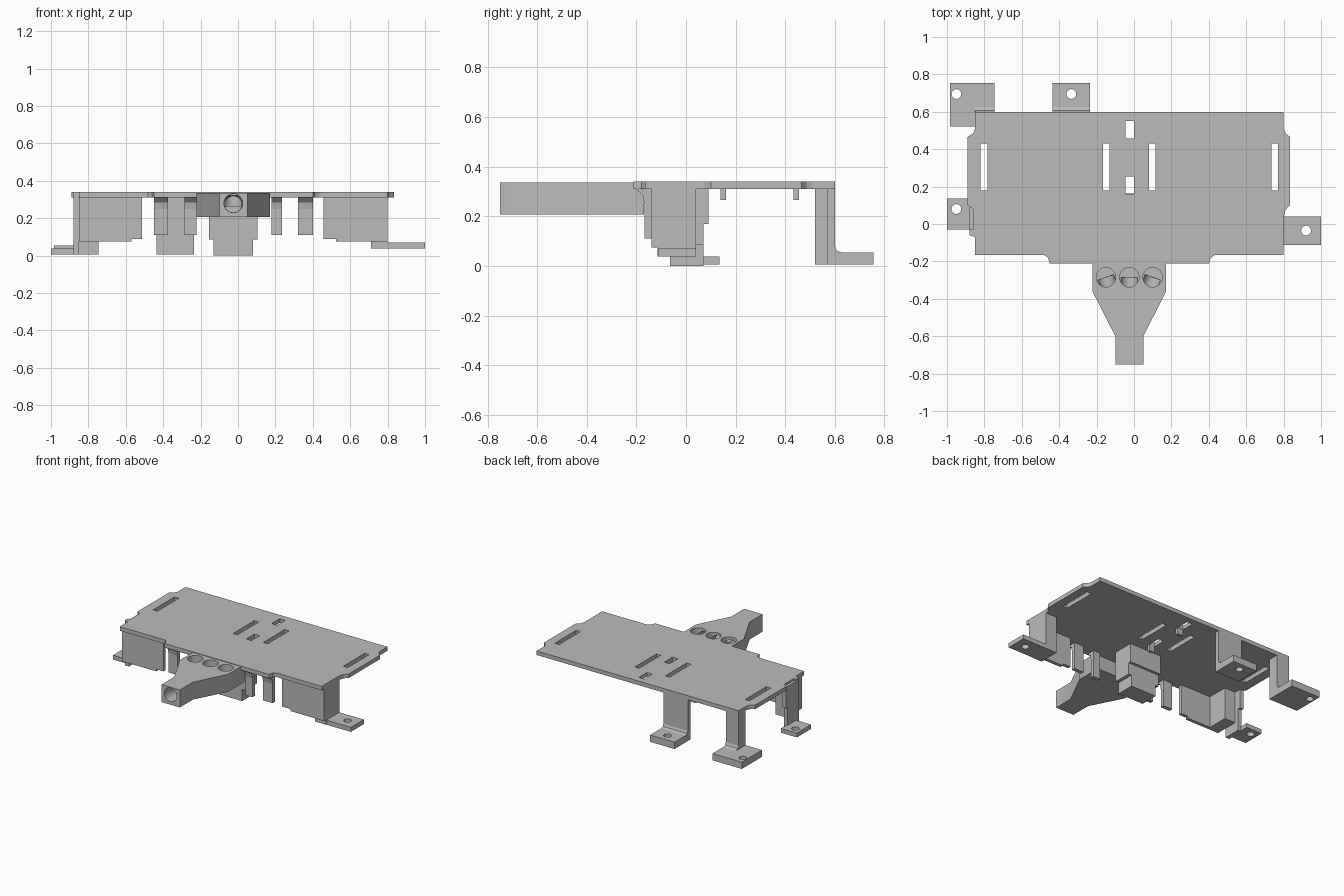
import bpy, bmesh, math
from mathutils import Vector

old = bpy.data.objects.get("Cube")
if old:
    bpy.data.objects.remove(old, do_unlink=True)

grey = bpy.data.materials.new("plain_grey")
grey.use_nodes = True
grey.diffuse_color = (0.5, 0.5, 0.5, 1)
grey.node_tree.nodes["Principled BSDF"].inputs["Base Color"].default_value = (0.5, 0.5, 0.5, 1)


def finish(name, bm):
    bmesh.ops.recalc_face_normals(bm, faces=bm.faces)
    mesh = bpy.data.meshes.new(name)
    bm.to_mesh(mesh)
    bm.free()
    mesh.materials.append(grey)
    ob = bpy.data.objects.new(name, mesh)
    bpy.context.collection.objects.link(ob)
    return ob


def prism(name, pts, a, b, axis="z"):
    """Extrude an outline from a to b along z (outline x,y) or x (outline y,z)."""
    place = (lambda p: (p[0], p[1], a)) if axis == "z" else (lambda p: (a, p[0], p[1]))
    bm = bmesh.new()
    face = bm.faces.new([bm.verts.new(place(p)) for p in pts])
    ext = bmesh.ops.extrude_face_region(bm, geom=[face])["geom"]
    step = Vector((0, 0, b - a)) if axis == "z" else Vector((b - a, 0, 0))
    bmesh.ops.translate(bm, vec=step, verts=[g for g in ext if isinstance(g, bmesh.types.BMVert)])
    return finish(name, bm)


def box(name, x0, x1, y0, y1, z0, z1):
    return prism(name, [(x0, y0), (x1, y0), (x1, y1), (x0, y1)], z0, z1)


def rod(p, q, r):
    """Cylinder cutter between two points."""
    p, q = Vector(p), Vector(q)
    bm = bmesh.new()
    bmesh.ops.create_cone(bm, cap_ends=True, segments=32, radius1=r, radius2=r, depth=(q - p).length)
    turn = (q - p).to_track_quat("Z", "Y").to_matrix().to_4x4()
    bmesh.ops.transform(bm, matrix=turn, verts=bm.verts)
    bmesh.ops.translate(bm, vec=(p + q) / 2, verts=bm.verts)
    return finish("cutter", bm)


def cut(ob, cutters):
    for c in cutters:
        c.hide_render = True
        mod = ob.modifiers.new("cut", "BOOLEAN")
        mod.operation, mod.solver, mod.object = "DIFFERENCE", "EXACT", c
        bpy.context.view_layer.objects.active = ob
        bpy.ops.object.modifier_apply(modifier=mod.name)
        bpy.data.objects.remove(c, do_unlink=True)


def smooth(ob):
    bpy.ops.object.select_all(action="DESELECT")
    ob.select_set(True)
    bpy.context.view_layer.objects.active = ob
    bpy.ops.object.shade_smooth_by_angle(angle=math.radians(35))


# Top plate with slots
outline = [(-0.85, 0.6), (-0.85, 0.51), (-0.86, 0.485), (-0.89, 0.465), (-0.89, 0.1), (-0.86, 0.08),
           (-0.86, -0.03), (-0.88, -0.03), (-0.88, -0.06), (-0.85, -0.07), (-0.85, -0.165),
           (-0.48, -0.165), (-0.46, -0.18), (-0.45, -0.212), (0.4, -0.212), (0.41, -0.18), (0.435, -0.165),
           (0.8, -0.165), (0.8, 0.04), (0.81, 0.075), (0.835, 0.1), (0.835, 0.465),
           (0.81, 0.485), (0.8, 0.51), (0.8, 0.6)]
plate = prism("top_plate", outline, 0.31, 0.34)
slots = [box("cutter", x, x + 0.036, 0.18, 0.43, 0.2, 0.4) for x in (-0.82, -0.167, 0.08, 0.735)]
slots += [box("cutter", -0.045, 0, y, y + 0.095, 0.2, 0.4) for y in (0.16, 0.457)]
cut(plate, slots)

# Clip tabs beside the small slots
for i, y in enumerate((0.14, 0.433)):
    box(f"clip_tab_{i + 1}", -0.045, 0, y, y + 0.022, 0.265, 0.315)

# Rear legs with filleted feet
def rear_leg(name, x0, x1, back):
    return prism(name, [(back, 0.005), (0.755, 0.005), (0.755, 0.055), (0.625, 0.055), (0.607, 0.062),
                        (0.6, 0.08), (0.6, 0.32), (back, 0.32)], x0, x1, "x")

leg = rear_leg("rear_middle_leg", -0.435, -0.235, 0.57)
cut(leg, [rod((-0.335, 0.695, -0.1), (-0.335, 0.695, 0.1), 0.026)])
rear_leg("rear_corner_leg", -0.85, -0.745, 0.52)
foot = box("rear_corner_foot", -0.985, -0.85, 0.52, 0.755, 0.005, 0.055)
cut(foot, [rod((-0.95, 0.695, -0.1), (-0.95, 0.695, 0.1), 0.026)])

# Side legs and feet
box("left_post", 0.71, 0.8, -0.115, 0.04, 0.037, 0.325)
foot = box("left_foot", 0.79, 1, -0.112, 0.04, 0.037, 0.07)
cut(foot, [rod((0.92, -0.035, -0.1), (0.92, -0.035, 0.2), 0.026)])
box("right_post", -0.85, -0.76, -0.115, 0.04, 0.075, 0.325)
box("right_leg_upper", -0.88, -0.85, -0.06, 0.09, 0.17, 0.325)
box("right_leg_lower", -0.88, -0.85, -0.06, 0.07, 0.005, 0.18)
foot = box("right_foot", -1, -0.87, -0.03, 0.135, 0.005, 0.037)
cut(foot, [rod((-0.95, 0.08, -0.1), (-0.95, 0.08, 0.1), 0.026)])

# Front skirt panels, each with a stepped inner end
for side, outer, step, inner in (("right", -0.85, -0.57, -0.512), ("left", 0.8, 0.525, 0.458)):
    box(f"{side}_skirt", min(outer, step), max(outer, step), -0.14, -0.115, 0.075, 0.325)
    box(f"{side}_skirt_end", min(inner, step), max(inner, step), -0.14, -0.115, 0.09, 0.325)

# Hanging front fingers
for i, (x0, x1) in enumerate(((-0.45, -0.375), (-0.285, -0.222), (0.178, 0.235), (0.322, 0.4))):
    prism(f"front_finger_{i + 1}", [(-0.14, 0.11), (-0.168, 0.11), (-0.168, 0.25), (-0.175, 0.285),
                                    (-0.205, 0.315), (-0.14, 0.32)], x0, x1, "x")

# Central block under the plate
box("central_block", -0.155, 0.105, -0.065, 0.09, 0.17, 0.325)
box("central_block_middle", -0.155, 0.105, -0.065, 0.07, 0.085, 0.17)
box("central_block_base", -0.13, 0.08, -0.065, 0.07, 0, 0.085)

# Front nozzle: rear manifold, tapered funnel and spout
mid = -0.025
half = [(0.197, -0.17), (0.197, -0.36), (0.075, -0.6), (0.075, -0.75)]
nozzle = prism("nozzle", [(mid - w, y) for w, y in half] + [(mid + w, y) for w, y in reversed(half)],
               0.207, 0.336)
ports = []
for dx in (0, -0.125, 0.125):
    ports.append(rod((mid + dx, -0.285, 0.265), (mid + dx, -0.285, 0.4), 0.052))
    ports.append(rod((mid + dx, -0.285, 0.272), (mid, -0.64, 0.277), 0.045))
ports.append(rod((mid, -0.6, 0.28), (mid, -0.8, 0.28), 0.05))
cut(nozzle, ports)
smooth(nozzle)
